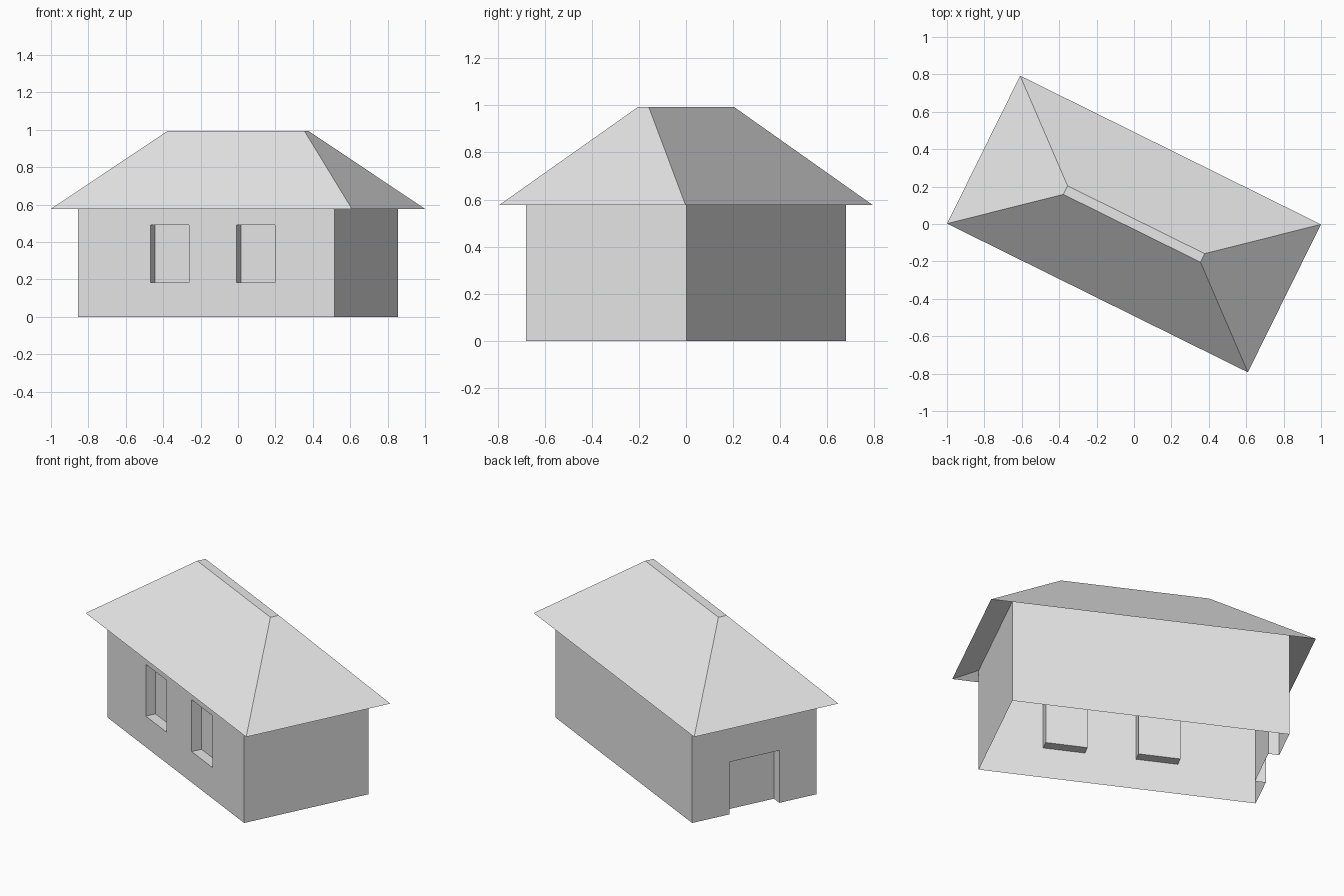
import bpy
import bmesh
import math
from mathutils import Vector

cube = bpy.data.objects.get("Cube")
if cube:
    bpy.data.objects.remove(cube, do_unlink=True)

TURN = math.radians(-26.3)
RECESS = 0.06
HALF_LENGTH, HALF_WIDTH, WALL_TOP = 0.765, 0.381, 0.615

grey = bpy.data.materials.new("plain grey")
grey.use_nodes = True
grey.diffuse_color = (0.8, 0.8, 0.8, 1)
grey.node_tree.nodes["Principled BSDF"].inputs["Base Color"].default_value = (0.8, 0.8, 0.8, 1)


def loft(bm, rings):
    """Join stacked rectangles, each (half length, half width, height)."""
    loops = []
    for a, b, z in rings:
        corners = ((-a, -b), (a, -b), (a, b), (-a, b))
        loops.append([bm.verts.new((x, y, z)) for x, y in corners])
    for low, high in zip(loops, loops[1:]):
        for i in range(4):
            j = (i + 1) % 4
            bm.faces.new((low[i], low[j], high[j], high[i]))
    return loops


def recess(bm, outward, along, start, end, bottom, top):
    """Cut a rectangle out of one wall and push it inwards."""
    outward, along, up = Vector(outward), Vector(along), Vector((0, 0, 1))

    def wall_faces():
        bm.normal_update()
        distance = max(v.co.dot(outward) for v in bm.verts)
        return [f for f in bm.faces
                if all(abs(v.co.dot(outward) - distance) < 1e-4 for v in f.verts)]

    for axis, position in ((along, start), (along, end), (up, bottom), (up, top)):
        faces = wall_faces()
        geom = set(faces)
        for f in faces:
            geom.update(f.edges)
            geom.update(f.verts)
        bmesh.ops.bisect_plane(bm, geom=list(geom), dist=1e-5,
                               plane_co=axis * position, plane_no=axis)

    for f in wall_faces():
        c = f.calc_center_median()
        if start < c.dot(along) < end and bottom < c.z < top:
            rim = list(f.verts)
            bm.faces.remove(f)
            inner = [bm.verts.new(v.co - outward * RECESS) for v in rim]
            bm.faces.new(inner)
            for i in range(len(rim)):
                j = (i + 1) % len(rim)
                # the doorway has no sill
                if max(rim[i].co.z, rim[j].co.z) > 1e-4:
                    bm.faces.new((rim[i], rim[j], inner[j], inner[i]))
            break


def finish(bm, name):
    mesh = bpy.data.meshes.new(name)
    bm.to_mesh(mesh)
    bm.free()
    mesh.materials.append(grey)
    obj = bpy.data.objects.new(name, mesh)
    obj.rotation_euler.z = TURN
    bpy.context.collection.objects.link(obj)
    return obj


# Walls, open below, with two window recesses and a doorway
bm = bmesh.new()
loft(bm, [(HALF_LENGTH, HALF_WIDTH, 0), (HALF_LENGTH, HALF_WIDTH, WALL_TOP)])
for left in (-0.335, 0.178):
    recess(bm, (0, -1, 0), (1, 0, 0), left, left + 0.231, 0.183, 0.49)
recess(bm, (-1, 0, 0), (0, 1, 0), -0.152, 0.152, 0, 0.31)
finish(bm, "walls")

# Hipped roof with sloping eaves and a narrow flat ridge
bm = bmesh.new()
loops = loft(bm, [(HALF_LENGTH, HALF_WIDTH, WALL_TOP), (0.897, 0.441, 0.577),
                  (0.409, 0.0255, 0.993)])
bm.faces.new(loops[-1])
finish(bm, "roof")
